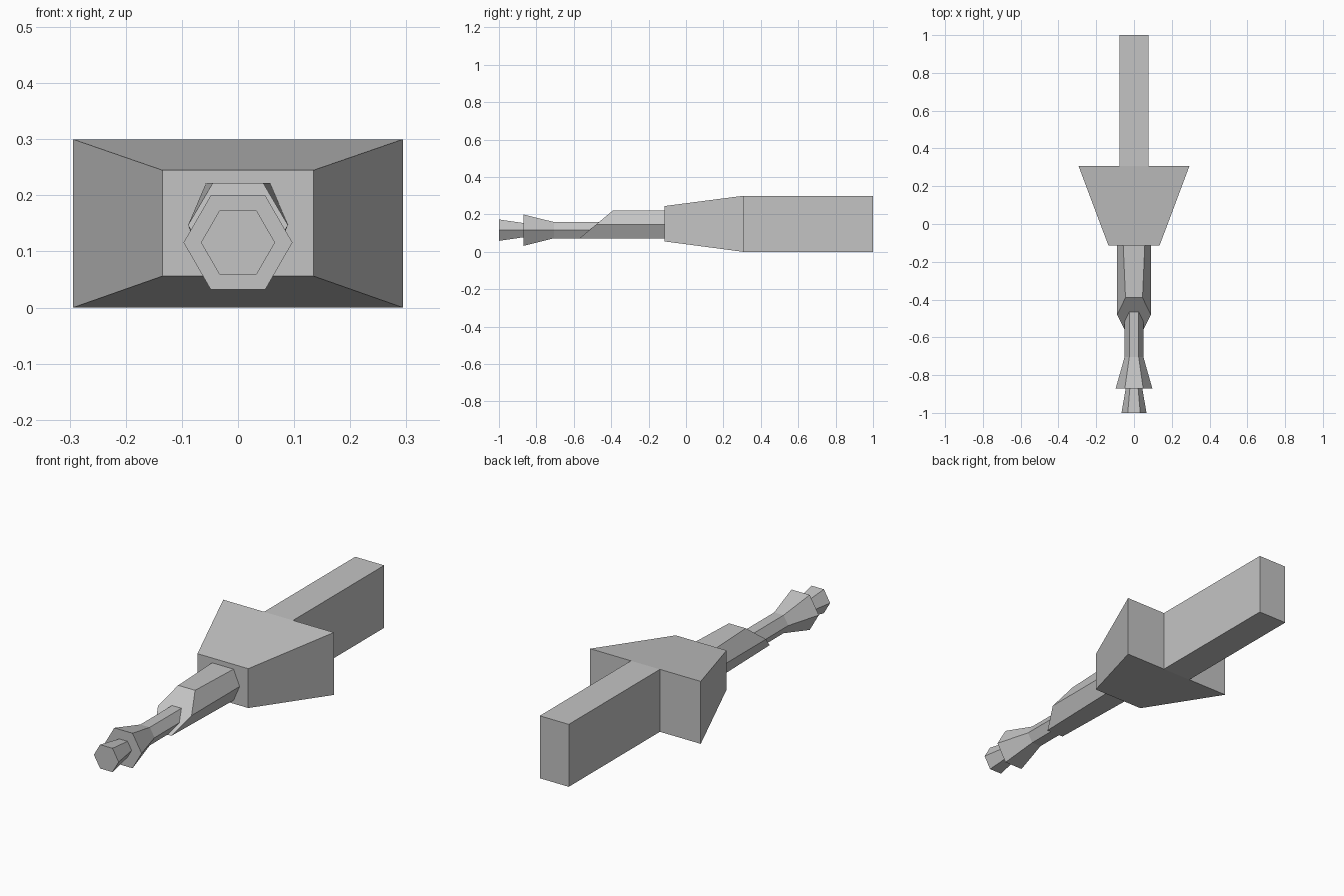
import bpy
import bmesh

cube = bpy.data.objects.get("Cube")
if cube:
    bpy.data.objects.remove(cube, do_unlink=True)

# Single grey material
grey = bpy.data.materials.new("plain grey")
grey.use_nodes = True
colour = (0.55, 0.55, 0.55, 1)
grey.diffuse_color = colour
shader = next(n for n in grey.node_tree.nodes if n.type == 'BSDF_PRINCIPLED')
shader.inputs["Base Color"].default_value = colour
shader.inputs["Roughness"].default_value = 0.8


def loft(name, rings):
    """Skin a closed solid through rings of equal point count."""
    bm = bmesh.new()
    loops = [[bm.verts.new(p) for p in ring] for ring in rings]
    n = len(loops[0])
    for a, b in zip(loops, loops[1:]):
        for i in range(n):
            j = (i + 1) % n
            bm.faces.new((a[i], a[j], b[j], b[i]))
    bm.faces.new(loops[0])
    bm.faces.new(loops[-1])
    bmesh.ops.recalc_face_normals(bm, faces=bm.faces)
    mesh = bpy.data.meshes.new(name)
    bm.to_mesh(mesh)
    bm.free()
    mesh.materials.append(grey)
    obj = bpy.data.objects.new(name, mesh)
    bpy.context.collection.objects.link(obj)
    return obj


def rect(y, half_x, low, high):
    return [(-half_x, y, low), (half_x, y, low), (half_x, y, high), (-half_x, y, high)]


def hexagon(y, wide, flat, z, half_z, lean=0):
    """Hexagon with flat top and bottom; lean moves the top backward."""
    return [(-wide, y, z), (-flat, y - lean, z - half_z), (flat, y - lean, z - half_z),
            (wide, y, z), (flat, y + lean, z + half_z), (-flat, y + lean, z + half_z)]


# Tapered body and rear stock
loft("body", [rect(-0.115, 0.135, 0.056, 0.245), rect(0.308, 0.294, 0, 0.3)])
loft("stock", [rect(0.308, 0.077, 0, 0.3), rect(1, 0.077, 0, 0.3)])

# Barrel with flared collar and stepped muzzle
barrel = [(-0.4, 0.05), (-0.705, 0.05), (-0.87, 0.097), (-0.87, 0.044), (-1, 0.066)]
loft("barrel", [hexagon(y, r, r / 2, 0.116, r * 0.866) for y, r in barrel])

# Barrel housing with a slanted front
loft("barrel_housing", [hexagon(-0.115, 0.089, 0.057, 0.147, 0.075),
                        hexagon(-0.48, 0.089, 0.045, 0.147, 0.075, 0.09)])
